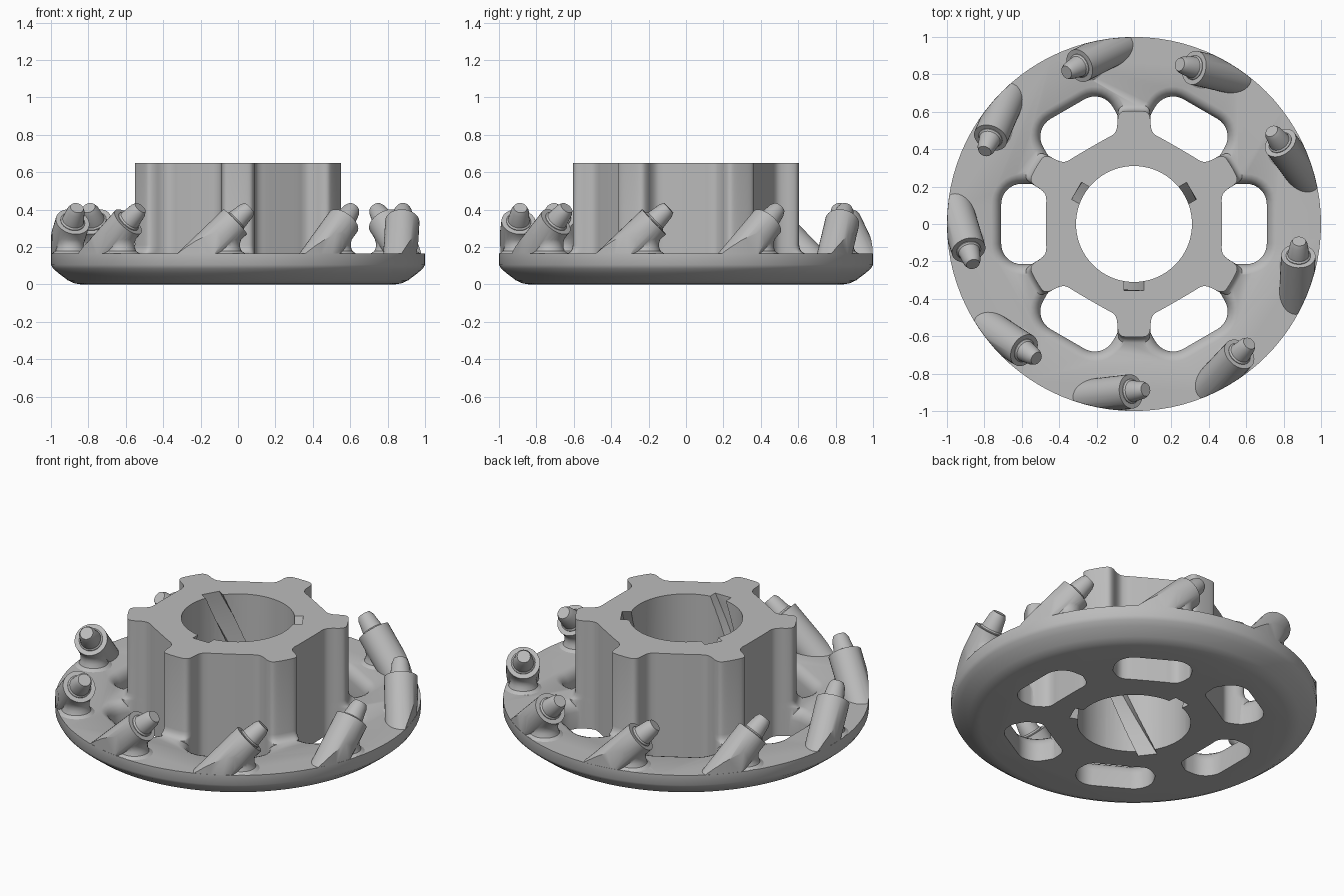
import bpy
import bmesh
from math import sin, cos, pi, radians
from mathutils import Matrix, Vector

if "Cube" in bpy.data.objects:
    bpy.data.objects.remove(bpy.data.objects["Cube"])

steel = bpy.data.materials.new("grey steel")
GREY = (0.5, 0.5, 0.5, 1)
steel.diffuse_color = GREY
steel.use_nodes = True
steel.node_tree.nodes["Principled BSDF"].inputs["Base Color"].default_value = GREY


def loft(name, rings, matrix=Matrix()):
    """Skin a stack of equal point rings and cap both ends."""
    bm = bmesh.new()
    loops = [[bm.verts.new(matrix @ Vector(p)) for p in ring] for ring in rings]
    n = len(loops[0])
    for a, b in zip(loops, loops[1:]):
        for i in range(n):
            j = (i + 1) % n
            bm.faces.new((a[i], a[j], b[j], b[i]))
    bm.faces.new(loops[0][::-1])
    bm.faces.new(loops[-1])
    bmesh.ops.recalc_face_normals(bm, faces=bm.faces)
    mesh = bpy.data.meshes.new(name)
    bm.to_mesh(mesh)
    bm.free()
    mesh.materials.append(steel)
    obj = bpy.data.objects.new(name, mesh)
    bpy.context.collection.objects.link(obj)
    return obj


def lathe(name, profile, sides, matrix=Matrix()):
    """Revolve (radius, height) points about the local z axis."""
    angles = [2 * pi * i / sides for i in range(sides)]
    return loft(name, [[(r * cos(a), r * sin(a), z) for a in angles]
                       for r, z in profile], matrix)


def boolean(obj, cutter, operation):
    """Combine obj with cutter, bake the result and drop the cutter."""
    mod = obj.modifiers.new("combine", "BOOLEAN")
    mod.object, mod.operation, mod.solver = cutter, operation, "EXACT"
    graph = bpy.context.evaluated_depsgraph_get()
    mesh = bpy.data.meshes.new_from_object(obj.evaluated_get(graph))
    obj.modifiers.clear()
    obj.data = mesh
    bpy.data.objects.remove(cutter)


def smooth(obj, angle=35):
    bpy.ops.object.select_all(action="DESELECT")
    obj.select_set(True)
    bpy.context.view_layer.objects.active = obj
    bpy.ops.object.shade_smooth_by_angle(angle=radians(angle))


def turn(degrees):
    return Matrix.Rotation(radians(degrees), 4, "Z")


def soften(points):
    """Round a closed outline by cutting its corners."""
    out = []
    for p, q in zip(points, points[1:] + points[:1]):
        out += [p.lerp(q, 0.25), p.lerp(q, 0.75)]
    return out


TOP, HUB_TOP = 0.165, 0.65

# Base disc with a rounded lower rim
body = lathe("cutter_body", [(0.84, 0), (0.875, 0.006), (0.91, 0.022),
                             (0.96, 0.06), (0.988, 0.084), (1, 0.105), (1, TOP)], 96)


# Six rounded slots with softened upper edges
def slot_ring(z, grow):
    points = []
    for k, (sx, sy) in enumerate([(1, 1), (-1, 1), (-1, -1), (1, -1)]):
        for i in range(9):
            a = pi / 2 * (k + i / 8)
            r = 0.11 + grow
            points.append((0.58 + sx * 0.02 + r * cos(a), sy * 0.105 + r * sin(a), z))
    return points


for k in range(6):
    levels = [(-0.05, 0), (0.1, 0), (0.125, 0.006), (0.145, 0.018),
              (0.158, 0.034), (0.166, 0.055), (0.2, 0.055)]
    slot = loft("slot_cutter", [slot_ring(z, g) for z, g in levels], turn(60 * k))
    boolean(body, slot, "DIFFERENCE")

# Six-lobed hub, its lobes flaring slightly where they meet the disc
half_lobe = [(0.605, 0.05), (0.595, 0.077), (0.565, 0.088), (0.525, 0.088),
             (0.49, 0.098), (0.47, 0.122), (0.457, 0.15)]


def hub_ring(z, flare):
    points = []
    for k in range(6):
        side = [Vector((u + (flare if u > 0.55 else 0), v, z)) for u, v in half_lobe]
        mirrored = [Vector((p.x, -p.y, z)) for p in reversed(side)]
        points += [turn(30 + 60 * k) @ p for p in mirrored + side]
    return soften(soften(points))


hub = loft("hub", [hub_ring(z, f) for z, f in
                   [(0, 0.03), (TOP, 0.03), (0.175, 0.014), (0.19, 0.004),
                    (0.21, 0), (HUB_TOP, 0)]])
boolean(body, hub, "UNION")

# Central bore with three helical keyways
bore = lathe("bore_cutter", [(0.31, -0.1), (0.31, 0.8)], 72)
boolean(body, bore, "DIFFERENCE")
for k in range(3):
    rings = []
    for i in range(17):
        z = -0.05 + 0.75 * i / 16
        spin = turn(-90 + 120 * k + 80 * (z - HUB_TOP))
        rings.append([spin @ Vector((x, y, z)) for x, y in
                      [(0.26, -0.053), (0.355, -0.053), (0.355, 0.053), (0.26, 0.053)]])
    boolean(body, loft("keyway_cutter", rings), "DIFFERENCE")
smooth(body)

# Nine leaning tooth holders, trimmed to the rim, each with a pick
lean = Vector((-0.1, 0.72, 0.69)).normalized().to_track_quat("Z", "Y").to_matrix().to_4x4()
for k in range(9):
    place = turn(-91 + 40 * k)
    socket = place @ Matrix.Translation((0.895, 0, 0.335)) @ lean
    holder = lathe("tooth_holder_%d" % (k + 1), [(0.092, -0.5), (0.092, 0)], 32, socket)
    foot = lathe("holder_foot", [(0.1, 0.1), (0.1, TOP), (0.08, 0.178), (0.072, 0.2),
                                 (0.072, 0.22), (0.08, 0.25)], 32,
                 place @ Matrix.Translation((0.9, -0.045, 0)))
    boolean(holder, foot, "UNION")
    rim = lathe("rim_trimmer", [(0.999, 0.15), (0.999, 0.8)], 96)
    boolean(holder, rim, "INTERSECT")
    smooth(holder)
    pick = lathe("pick_%d" % (k + 1), [(0.066, -0.02), (0.066, 0.004), (0.058, 0.012),
                                       (0.047, 0.085), (0.036, 0.108)], 24, socket)
    smooth(pick, 25)
